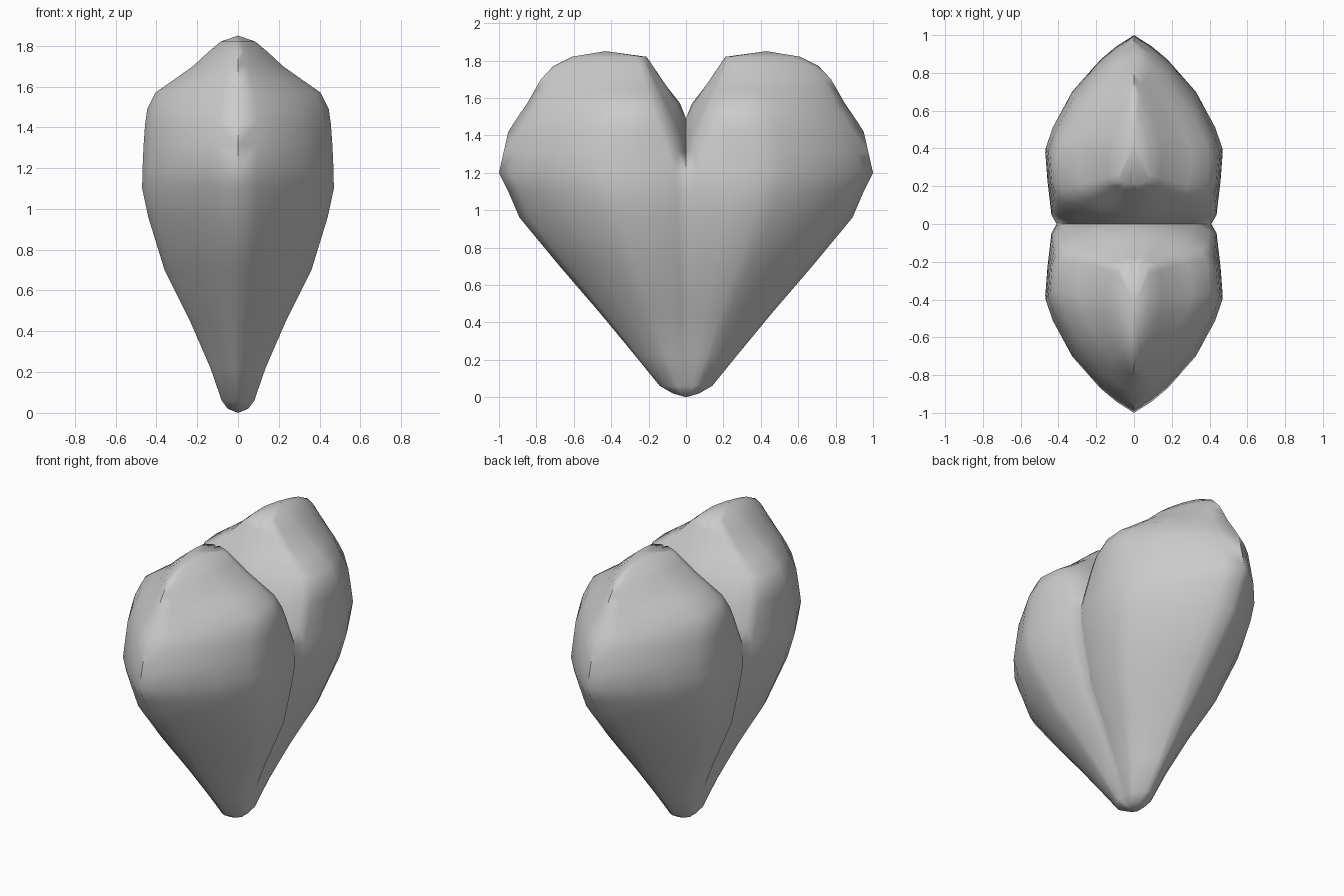
import bpy, bmesh

if "Cube" in bpy.data.objects:
    bpy.data.objects.remove(bpy.data.objects["Cube"])

# Level profile: height, lobe reach in y, half width in x
LEVELS = [(0.02, 0.07, 0.05), (0.06, 0.14, 0.08), (0.22, 0.27, 0.135),
          (0.45, 0.46, 0.235), (0.70, 0.675, 0.36), (0.96, 0.89, 0.44),
          (1.10, 0.95, 0.47), (1.20, 1.0, 0.468), (1.31, 0.975, 0.463),
          (1.42, 0.95, 0.455), (1.49, 0.905, 0.445), (1.57, 0.85, 0.405),
          (1.64, 0.81, 0.305), (1.70, 0.775, 0.22), (1.77, 0.71, 0.145),
          (1.82, 0.61, 0.085)]
# Outer section: fraction of half width, fraction of lobe reach
OUTER = [(0, 1), (0.2, 0.94), (0.38, 0.87), (0.7, 0.7), (0.92, 0.51), (1, 0.4), (0.975, 0.24)]


def inner_y(f, z):
    """Wall of the cleft, which opens lower down towards the sides."""
    cleft = 1.53 - 0.33 * (f / 0.87) ** 2
    return max(0, z - cleft) * 0.78 * (1 - 0.6 * f)


def section(z, reach, width):
    y0 = inner_y(0, z)
    pts = [(f * width, y0 + t * (reach - y0), z) for f, t in OUTER]
    groove = 0.87 + 0.12 * max(0, 1 - z)
    shoulder = min(groove + 0.06, 0.985)
    pts.append((shoulder * width, inner_y(0.9, z) + 0.05 * reach, z))
    for f in (groove, 0.65, 0.43, 0.21, 0):
        pts.append((f * width, inner_y(f, z), z))
    return pts


# Quarter of the heart, lofted from tip to crown
rows = [section(*lv) for lv in LEVELS]
n = len(rows[0])
rows = [[(0, 0, 0)] * n] + rows + [[(0, 0.43, 1.85)] * n]
bm = bmesh.new()
grid = [[bm.verts.new(p) for p in row] for row in rows]
for a, b in zip(grid, grid[1:]):
    for i in range(n - 1):
        quad = (a[i], a[i + 1], b[i + 1], b[i])
        if any(v.co.y > 1e-4 for v in quad):  # leave the joined middle open
            bm.faces.new(quad)
bmesh.ops.remove_doubles(bm, verts=bm.verts, dist=0.0005)
bmesh.ops.delete(bm, geom=[v for v in bm.verts if not v.link_faces], context='VERTS')
mesh = bpy.data.meshes.new("heart")
bm.to_mesh(mesh)
bm.free()
heart = bpy.data.objects.new("heart", mesh)
bpy.context.collection.objects.link(heart)
bpy.context.view_layer.objects.active = heart
heart.select_set(True)

# Mirror to both sides and both lobes
mirror = heart.modifiers.new("mirror", 'MIRROR')
mirror.use_axis = (True, True, False)
mirror.merge_threshold = 0.0005
bpy.ops.object.modifier_apply(modifier="mirror")

# Outward normals and smooth shading
bm = bmesh.new()
bm.from_mesh(mesh)
bmesh.ops.recalc_face_normals(bm, faces=bm.faces)
bm.to_mesh(mesh)
bm.free()
bpy.ops.object.shade_smooth_by_angle(angle=1.1)
